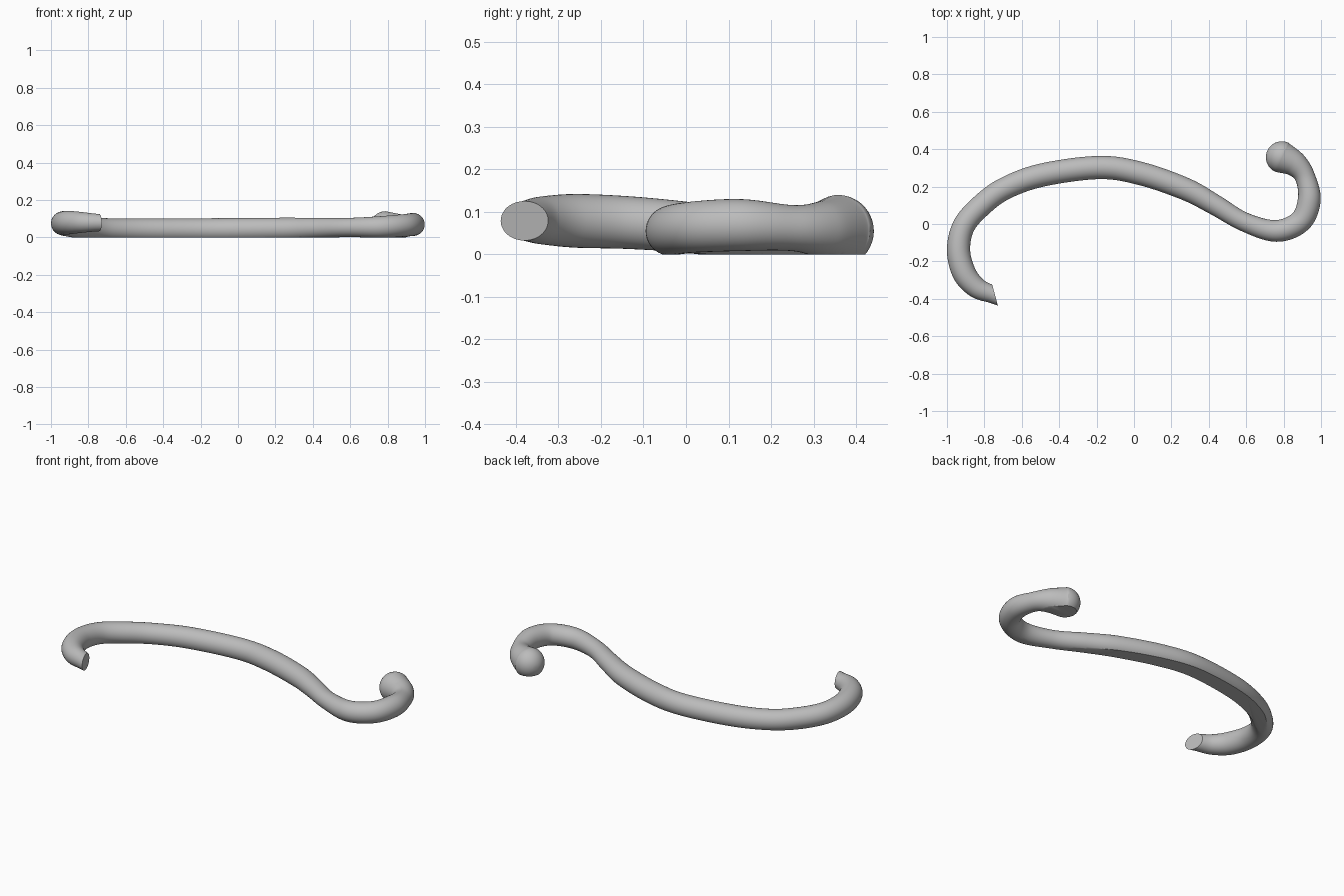
import bpy, bmesh, math
from mathutils import Vector

cube = bpy.data.objects.get("Cube")
if cube:
    bpy.data.objects.remove(cube)

SIDES, STEPS = 40, 10

# Centre line of the handle: x, y, z, radius
path = [Vector(p) for p in (
    (-.68, -.405, .079, .045), (-.755, -.377, .079, .047), (-.842, -.34, .08, .056),
    (-.908, -.262, .079, .063), (-.938, -.14, .075, .062), (-.91, -.01, .065, .06),
    (-.815, .1, .051, .06), (-.69, .19, .042, .06), (-.49, .262, .04, .062),
    (-.185, .302, .04, .062), (.035, .27, .042, .062), (.275, .187, .045, .06),
    (.43, .104, .049, .055), (.59, .011, .053, .051), (.76, -.037, .055, .058),
    (.89, .014, .064, .06), (.937, .13, .069, .061), (.915, .25, .062, .054),
    (.863, .318, .058, .067), (.79, .357, .055, .085))]

# Smooth curve through the path points
samples = []
for i in range(len(path) - 1):
    a, b, c, d = (path[max(0, min(len(path) - 1, i + k))] for k in (-1, 0, 1, 2))
    for s in range(STEPS):
        t = s / STEPS
        samples.append(b + (c - a) * t / 2 + (a * 2 - b * 5 + c * 4 - d) * t * t / 2
                       + (b * 3 - a - c * 3 + d) * t ** 3 / 2)
samples.append(path[-1])

# Rounded knob closing the far end
out = (path[-1] - path[-2]).xyz.normalized()
knob = path[-1]
for k in range(1, 12):
    ang = math.pi / 2 * k / 12
    p = knob.xyz + out * knob.w * math.sin(ang)
    samples.append(Vector((*p, knob.w * math.cos(ang))))

# Sweep round rings along the curve
bm = bmesh.new()
rings = []
for i, p in enumerate(samples):
    along = (samples[min(i + 1, len(samples) - 1)] - samples[max(i - 1, 0)]).xyz.normalized()
    side = along.cross(Vector((0, 0, 1))).normalized()
    up = side.cross(along)
    angles = [math.tau * k / SIDES for k in range(SIDES)]
    rings.append([bm.verts.new(p.xyz + (side * math.cos(a) + up * math.sin(a)) * p.w)
                  for a in angles])
for r, q in zip(rings, rings[1:]):
    for k in range(SIDES):
        n = (k + 1) % SIDES
        bm.faces.new((r[k], r[n], q[n], q[k]))
bm.faces.new(rings[0])
bm.faces.new(rings[-1])


def slice_off(point, normal, keep=lambda v: True):
    """Cut away the side the normal points to and close the cut."""
    faces = [f for f in bm.faces if keep(f.calc_center_median())]
    edges = {e for f in faces for e in f.edges}
    verts = {v for f in faces for v in f.verts}
    cut = bmesh.ops.bisect_plane(bm, geom=[*verts, *edges, *faces], plane_co=point,
                                 plane_no=normal, clear_outer=True)["geom_cut"]
    bmesh.ops.holes_fill(bm, edges=[e for e in cut if isinstance(e, bmesh.types.BMEdge)])


# Slanted cut end, then flat underside
slice_off((-.743, -.38, .08), (.965, .26, 0), lambda c: c.x < -.6 and c.y < -.25)
slice_off((0, 0, 0), (0, 0, -1))
bmesh.ops.recalc_face_normals(bm, faces=bm.faces)

mesh = bpy.data.meshes.new("curved_handle")
bm.to_mesh(mesh)
bm.free()
handle = bpy.data.objects.new("curved_handle", mesh)
bpy.context.collection.objects.link(handle)

# Plain grey
grey = bpy.data.materials.new("grey")
grey.use_nodes = True
grey.diffuse_color = (.5, .5, .5, 1)
grey.node_tree.nodes["Principled BSDF"].inputs["Base Color"].default_value = (.5, .5, .5, 1)
mesh.materials.append(grey)

bpy.context.view_layer.objects.active = handle
handle.select_set(True)
bpy.ops.object.shade_smooth_by_angle(angle=math.radians(35))
